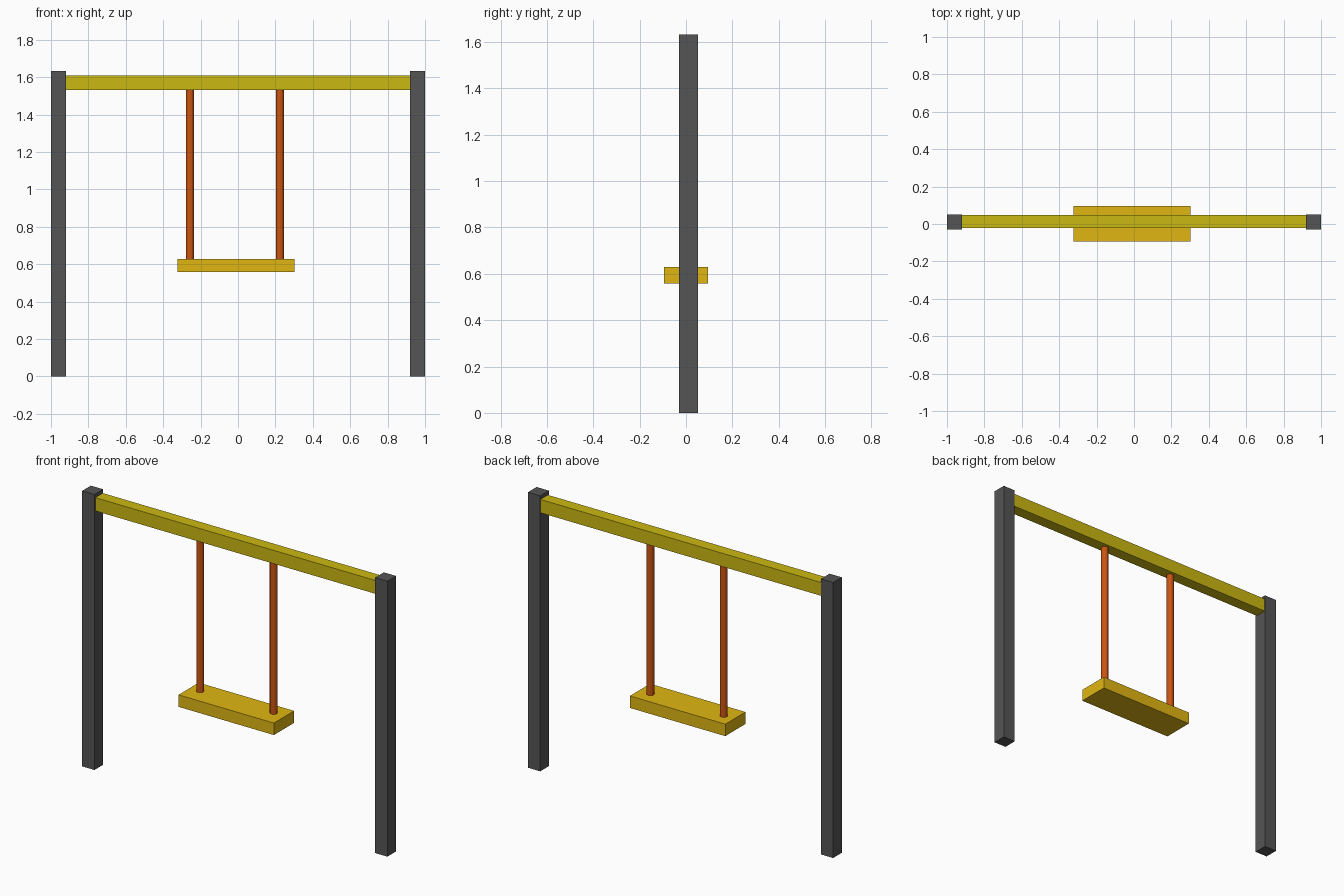
import bpy

if "Cube" in bpy.data.objects:
    bpy.data.objects.remove(bpy.data.objects["Cube"])


def material(name, rgb):
    m = bpy.data.materials.new(name)
    m.diffuse_color = (*rgb, 1)
    m.use_nodes = True
    m.node_tree.nodes["Principled BSDF"].inputs["Base Color"].default_value = m.diffuse_color
    return m


def box(name, lo, hi, mat):
    bpy.ops.mesh.primitive_cube_add(size=1, location=[(a + b) / 2 for a, b in zip(lo, hi)])
    o = bpy.context.object
    o.name = name
    o.scale = [b - a for a, b in zip(lo, hi)]
    bpy.ops.object.transform_apply(location=False, rotation=False, scale=True)
    o.data.materials.append(mat)


def rod(name, x, y, z0, z1, r, mat):
    bpy.ops.mesh.primitive_cylinder_add(vertices=12, radius=r, depth=z1 - z0,
                                        location=(x, y, (z0 + z1) / 2))
    o = bpy.context.object
    o.name = name
    o.data.materials.append(mat)


dark = material("dark_grey", (0.09, 0.09, 0.09))
olive = material("beam_yellow", (0.60, 0.48, 0.006))
gold = material("seat_yellow", (0.75, 0.47, 0.006))
rust = material("rope_orange", (0.60, 0.09, 0.006))

# Upright posts
for side, x in (("left", -0.96), ("right", 0.96)):
    box(side + "_post", (x - 0.04, -0.03, 0), (x + 0.04, 0.051, 1.632), dark)

# Cross beam between the posts
box("cross_beam", (-0.925, -0.021, 1.531), (0.925, 0.049, 1.61), olive)

# Seat board
box("seat", (-0.324, -0.094, 0.558), (0.301, 0.095, 0.629), gold)

# Hanging ropes
for side, x in (("left", -0.256), ("right", 0.225)):
    rod(side + "_rope", x, 0.012, 0.62, 1.54, 0.021, rust)
